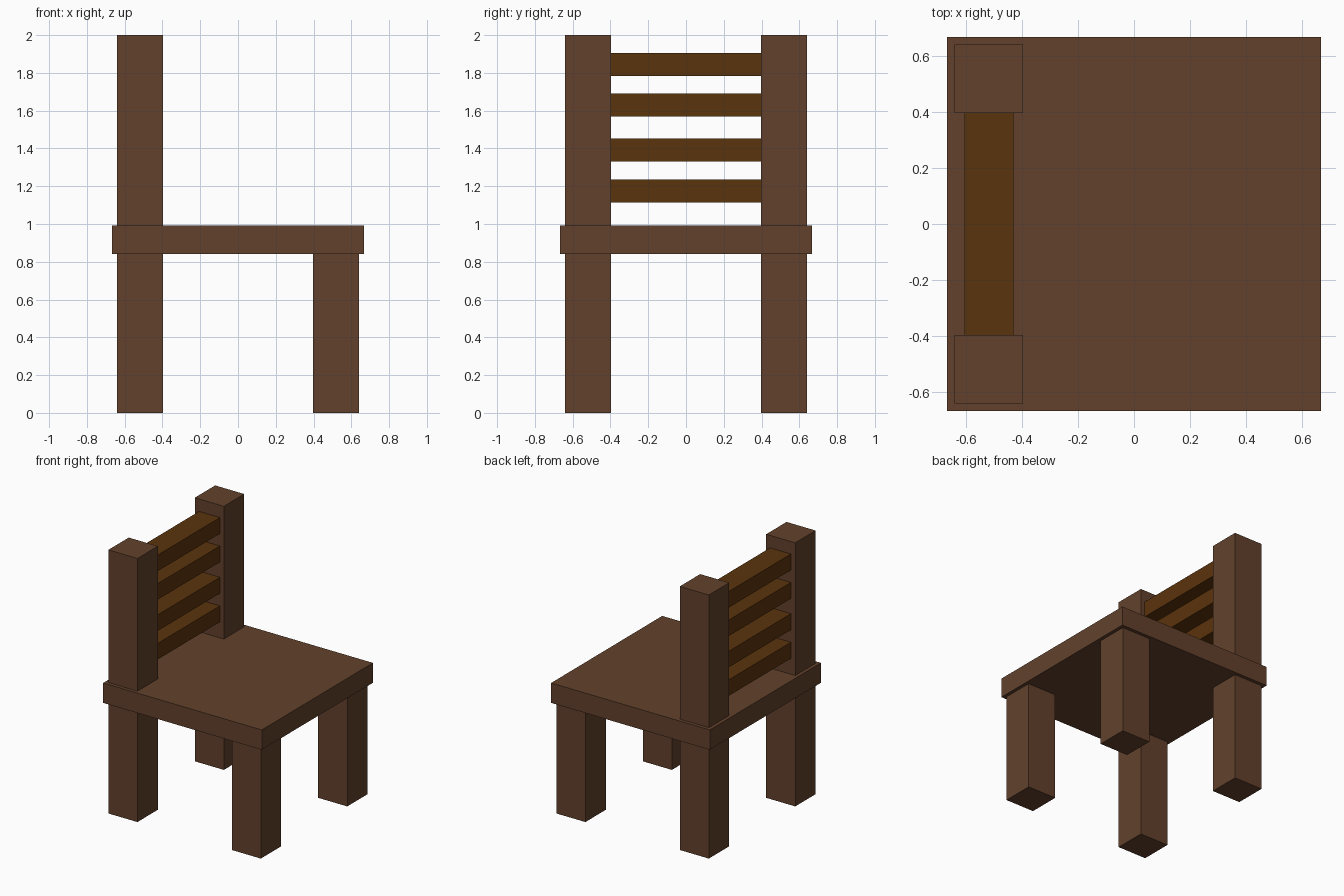
import bpy

if "Cube" in bpy.data.objects:
    bpy.data.objects.remove(bpy.data.objects["Cube"])


def material(name, rgb):
    m = bpy.data.materials.new(name)
    m.diffuse_color = (*rgb, 1.0)
    m.use_nodes = True
    m.node_tree.nodes["Principled BSDF"].inputs["Base Color"].default_value = m.diffuse_color
    return m


wood = material("brown wood", (0.122, 0.053, 0.025))
slat_wood = material("dark amber wood", (0.102, 0.033, 0.0037))


def box(name, x, y, z, mat):
    """Box spanning the (min, max) ranges given on each axis."""
    spans = (x, y, z)
    bpy.ops.mesh.primitive_cube_add(size=1, location=[(a + b) / 2 for a, b in spans])
    ob = bpy.context.object
    ob.name = name
    ob.scale = [b - a for a, b in spans]
    bpy.ops.object.transform_apply(location=False, rotation=False, scale=True)
    ob.data.materials.append(mat)
    return ob


SEAT_BOTTOM, SEAT_TOP = 0.842, 0.993
INNER, OUTER = 0.396, 0.64

# Seat
box("seat", (-0.666, 0.666), (-0.666, 0.666), (SEAT_BOTTOM, SEAT_TOP), wood)

# Legs and backrest posts, one set per side
for side, y in (("near", (-OUTER, -INNER)), ("far", (INNER, OUTER))):
    box(f"{side}_front_leg", (INNER, OUTER), y, (0, SEAT_BOTTOM), wood)
    box(f"{side}_back_leg", (-OUTER, -INNER), y, (0, SEAT_BOTTOM), wood)
    box(f"{side}_back_post", (-OUTER, -INNER), y, (SEAT_TOP, 2.0), wood)

# Backrest slats between the posts
for i, z in enumerate((1.175, 1.392, 1.629, 1.845)):
    box(f"back_slat_{i + 1}", (-0.604, -0.429), (-INNER, INNER),
        (z - 0.061, z + 0.061), slat_wood)
